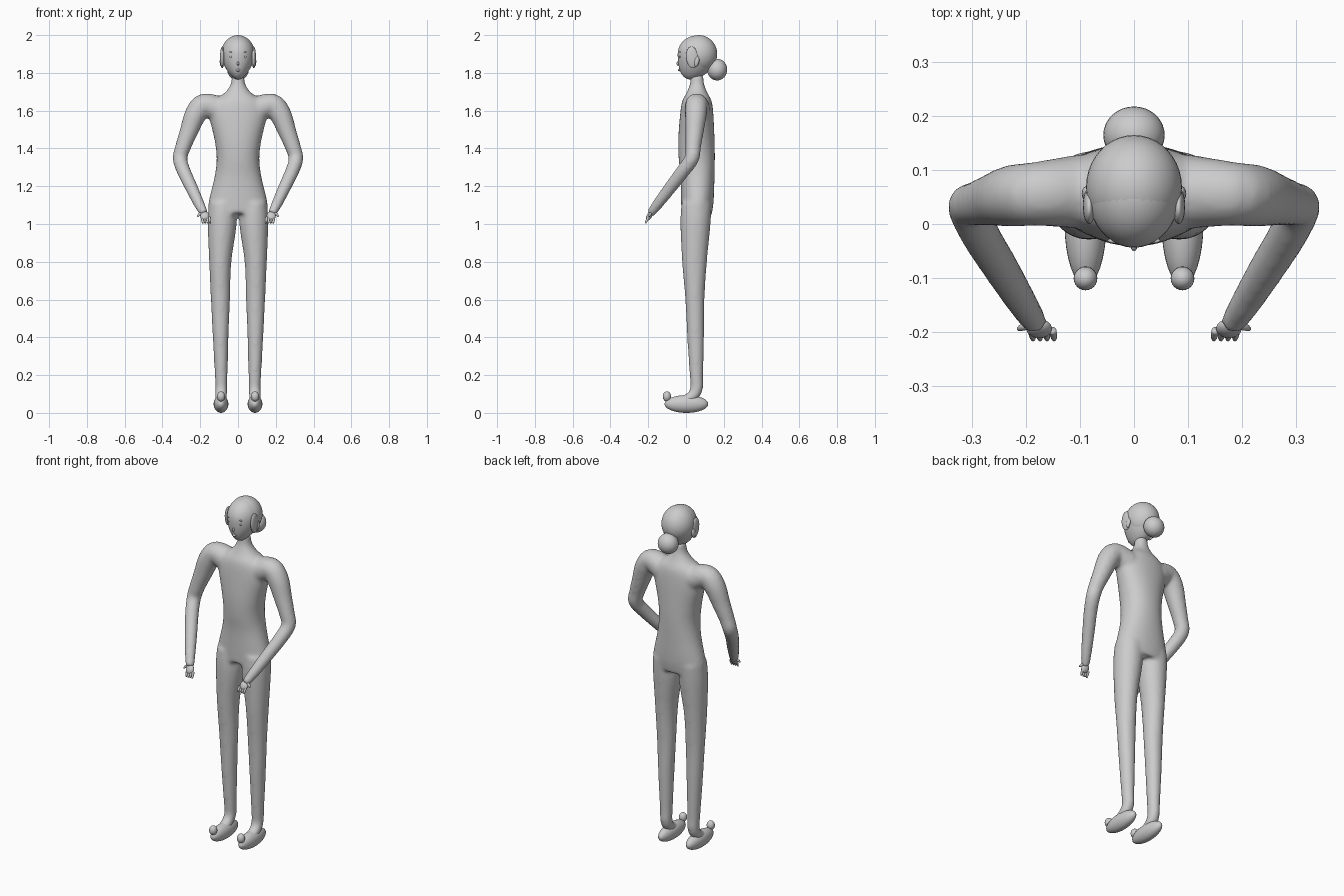
import bpy, bmesh, math
from mathutils import Vector

if "Cube" in bpy.data.objects:
    bpy.data.objects.remove(bpy.data.objects["Cube"])


def catmull(a, b, c, d, t):
    return [0.5 * (2*q + (r-p)*t + (2*p-5*q+4*r-s)*t*t + (3*q-p-3*r+s)*t**3)
            for p, q, r, s in zip(a, b, c, d)]


def tube(bm, pts, ref, steps=4, n=24, square=1.0):
    """Closed smooth tube through points (x, y, z, radius_a, radius_b)."""
    P = [pts[0]] + pts + [pts[-1]]
    path = [catmull(*P[i:i+4], k/steps) for i in range(len(pts)-1) for k in range(steps)]
    path.append(list(pts[-1]))
    rings = []
    for i, p in enumerate(path):
        t = Vector(path[min(i+1, len(path)-1)][:3]) - Vector(path[max(i-1, 0)][:3])
        t.normalize()
        b = t.cross(Vector(ref)).normalized()
        a = b.cross(t)
        ring = []
        for k in range(n):
            c, s = math.cos(math.tau*k/n), math.sin(math.tau*k/n)
            c, s = [math.copysign(abs(v)**square, v) for v in (c, s)]
            ring.append(bm.verts.new(Vector(p[:3]) + a*c*p[3] + b*s*p[4]))
        rings.append(ring)
    for r, q in zip(rings, rings[1:]):
        for k in range(n):
            bm.faces.new((r[k], r[(k+1) % n], q[(k+1) % n], q[k]))
    bm.faces.new(rings[0][::-1])
    bm.faces.new(rings[-1])


def finish(bm, name):
    bmesh.ops.recalc_face_normals(bm, faces=bm.faces)
    for f in bm.faces:
        f.smooth = True
    me = bpy.data.meshes.new(name)
    bm.to_mesh(me)
    bm.free()
    ob = bpy.data.objects.new(name, me)
    bpy.context.collection.objects.link(ob)
    return ob


def ball(name, loc, rad, seg=32, shape=None, rot_x=0):
    bm = bmesh.new()
    bmesh.ops.create_uvsphere(bm, u_segments=seg, v_segments=seg//2, radius=1)
    for v in bm.verts:
        co = Vector((v.co.x*rad[0], v.co.y*rad[1], v.co.z*rad[2]))
        v.co = shape(v.co.copy(), co) if shape else co
    ob = finish(bm, name)
    ob.location = loc
    ob.rotation_euler.x = rot_x
    return ob


# Body: torso, arms and legs fused into one smooth skin
bm = bmesh.new()
torso = [(1.79, .034, .058, .034), (1.74, .039, .058, .038), (1.695, .07, .058, .055),
         (1.65, .13, .058, .078), (1.58, .153, .057, .088), (1.45, .125, .055, .096),
         (1.35, .113, .057, .096), (1.25, .124, .061, .09), (1.12, .155, .06, .086),
         (1.05, .158, .055, .08)]
tube(bm, [(0, y, z, rx, ry) for z, rx, y, ry in torso], (1, 0, 0), n=40, square=.92)
arm = [(.10, .06, 1.605, .07), (.18, .056, 1.632, .06), (.225, .052, 1.58, .058),
       (.26, .045, 1.49, .049), (.29, .038, 1.41, .042), (.307, .03, 1.345, .039),
       (.285, -.02, 1.275, .037), (.245, -.085, 1.19, .034), (.205, -.15, 1.105, .029),
       (.18, -.188, 1.055, .023)]
leg = [(.083, .056, 1.11, .072, .08), (.084, .05, 1.0, .077, .08), (.094, .045, .8, .059, .066),
       (.093, .047, .6, .051, .051), (.092, .051, .4, .042, .045), (.089, .055, .2, .034, .036),
       (.088, .056, .13, .032, .034), (.09, .03, .085, .032, .03), (.09, -.03, .062, .03, .024)]
for s in (1, -1):
    tube(bm, [(s*x, y, z, r, r) for x, y, z, r in arm], (0, 1, 0))
    tube(bm, [(s*p[0],) + p[1:] for p in leg], (1, 0, 0))
body = finish(bm, "body")
rm = body.modifiers.new("fuse", "REMESH")
rm.mode = 'VOXEL'
rm.voxel_size = .009
rm.use_smooth_shade = True
sm = body.modifiers.new("relax", "SMOOTH")
sm.factor = .5
sm.iterations = 12


# Head: narrow, forward-leaning jaw below a round hair cap
def jaw(u, co):
    if u.z < 0:
        w = u.z * u.z
        co.z *= 1.38
        co.x *= 1 - .28*w
        co.y -= .03*w
    return co


ball("face", (0, .058, 1.9), (.086, .102, .098), 40, jaw)
ball("hair_cap", (0, .068, 1.9), (.089, .097, .1), 40)
ball("hair_bun", (0, .165, 1.817), (.057, .053, .057))

# Face details
ball("nose", (0, -.043, 1.85), (.006, .007, .011), 12)
ball("mouth", (0, -.036, 1.815), (.012, .006, .007), 12)

for s, side in ((1, "left"), (-1, "right")):
    ball(side + "_eye", (s*.037, -.031, 1.885), (.007, .005, .006), 12)
    ball(side + "_brow", (s*.037, -.031, 1.91), (.012, .005, .003), 12)
    ball(side + "_side_hair", (s*.083, .033, 1.882), (.012, .033, .058), 24, rot_x=.12)
    ball(side + "_ear", (s*.087, .056, 1.86), (.01, .014, .028), 16, rot_x=-.2)

    # Hand with four fingers and a thumb
    ball(side + "_palm", (s*.176, -.194, 1.043), (.024, .014, .026), 20, rot_x=-.5)
    bm = bmesh.new()
    for i in range(4):
        x = .19 - .013*i
        tube(bm, [(s*x, -.197, 1.036, .007, .007), (s*(x-.002), -.208, 1.018, .0065, .0065),
                  (s*(x-.003), -.214, 1.004, .004, .004)], (1, 0, 0), n=10)
    tube(bm, [(s*.192, -.187, 1.06, .008, .008), (s*.206, -.191, 1.05, .007, .007),
              (s*.214, -.195, 1.04, .004, .004)], (0, 1, 0), n=10)
    finish(bm, side + "_fingers")

    # Slipper with a pompom on the toe
    ball(side + "_slipper", (s*.09, .002, .047), (.039, .116, .047))
    ball(side + "_pompom", (s*.09, -.101, .087), (.022, .022, .027), 24)
